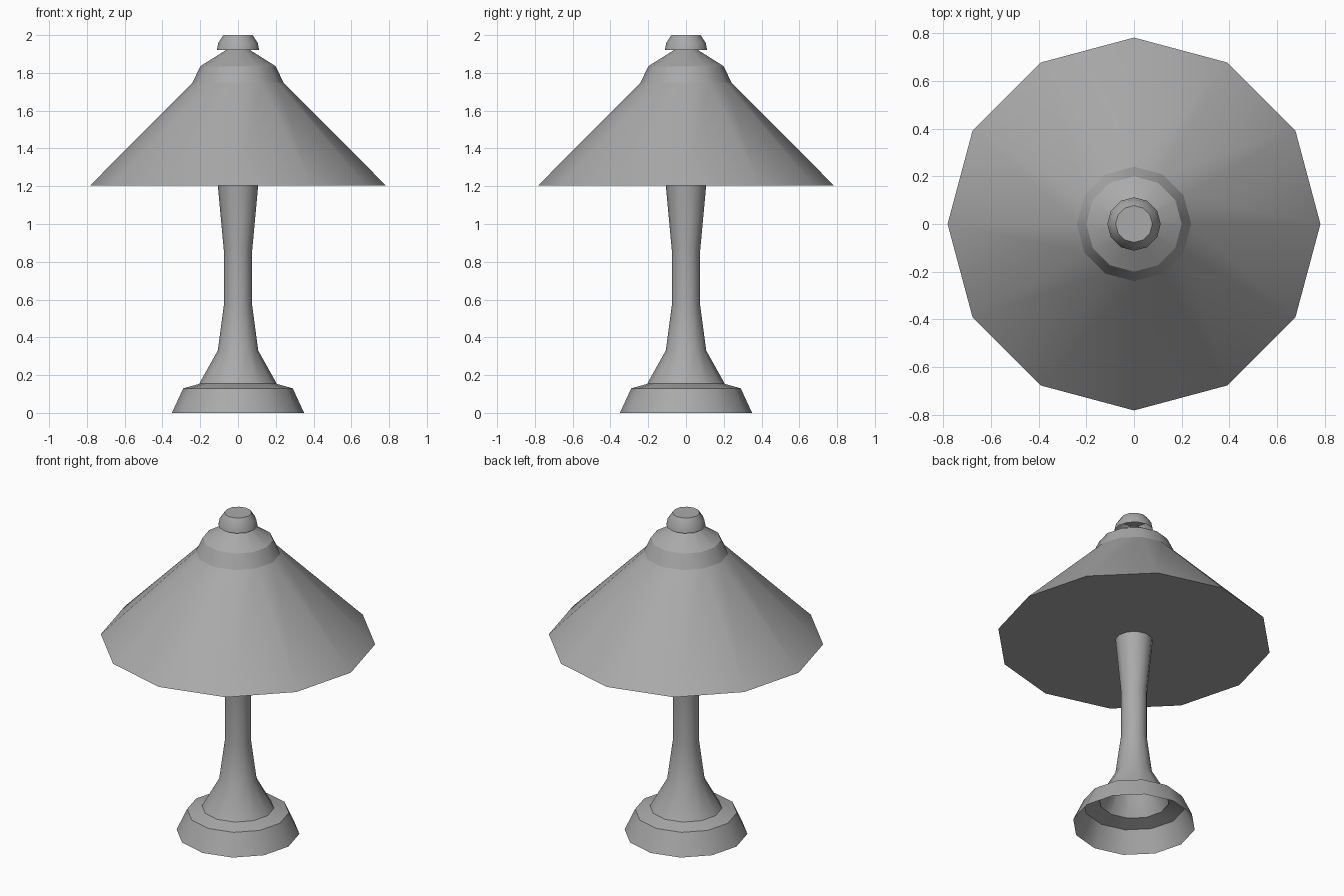
import bpy
import bmesh
from math import cos, sin, tau

cube = bpy.data.objects.get("Cube")
if cube:
    bpy.data.objects.remove(cube, do_unlink=True)

SIDES = 12

# One plain grey for the whole lamp
grey = bpy.data.materials.new("plain_grey")
grey.use_nodes = True
colour = (0.4, 0.4, 0.4, 1)
grey.diffuse_color = colour
grey.node_tree.nodes["Principled BSDF"].inputs["Base Color"].default_value = colour


def turned_part(name, profile, cap_bottom=False, cap_top=False, crisp=()):
    """Revolve (radius, height) points; crisp lists the rings kept sharp."""
    bm = bmesh.new()
    rings = []
    for r, z in profile:
        rings.append([bm.verts.new((r * cos(tau * i / SIDES), r * sin(tau * i / SIDES), z))
                      for i in range(SIDES)])
    for low, high in zip(rings, rings[1:]):
        for i in range(SIDES):
            j = (i + 1) % SIDES
            bm.faces.new((low[i], low[j], high[j], high[i]))
    if cap_bottom:
        bm.faces.new(rings[0][::-1])
    if cap_top:
        bm.faces.new(rings[-1])
    for face in bm.faces:
        face.smooth = len(face.verts) == 4
    for k in crisp:
        for i in range(SIDES):
            bm.edges.get((rings[k][i], rings[k][(i + 1) % SIDES])).smooth = False
    mesh = bpy.data.meshes.new(name)
    bm.to_mesh(mesh)
    bm.free()
    mesh.materials.append(grey)
    obj = bpy.data.objects.new(name, mesh)
    bpy.context.collection.objects.link(obj)
    return obj


# Hollow foot with a sloping ledge
turned_part("base", [(0.35, 0), (0.29, 0.13), (0.2, 0.155)], crisp=(1,))

# Waisted hollow stem
turned_part("column", [(0.205, 0.155), (0.107, 0.33), (0.075, 0.57),
                       (0.075, 0.86), (0.107, 1.205)])

# Wide shade closed underneath, with a stepped neck
turned_part("shade", [(0.782, 1.205), (0.24, 1.75), (0.2, 1.835), (0.065, 1.92)],
            cap_bottom=True, crisp=(0, 1, 2))

# Rounded knob, open underneath
turned_part("finial", [(0.112, 1.92), (0.104, 1.96), (0.077, 2.0)],
            cap_top=True, crisp=(2,))
